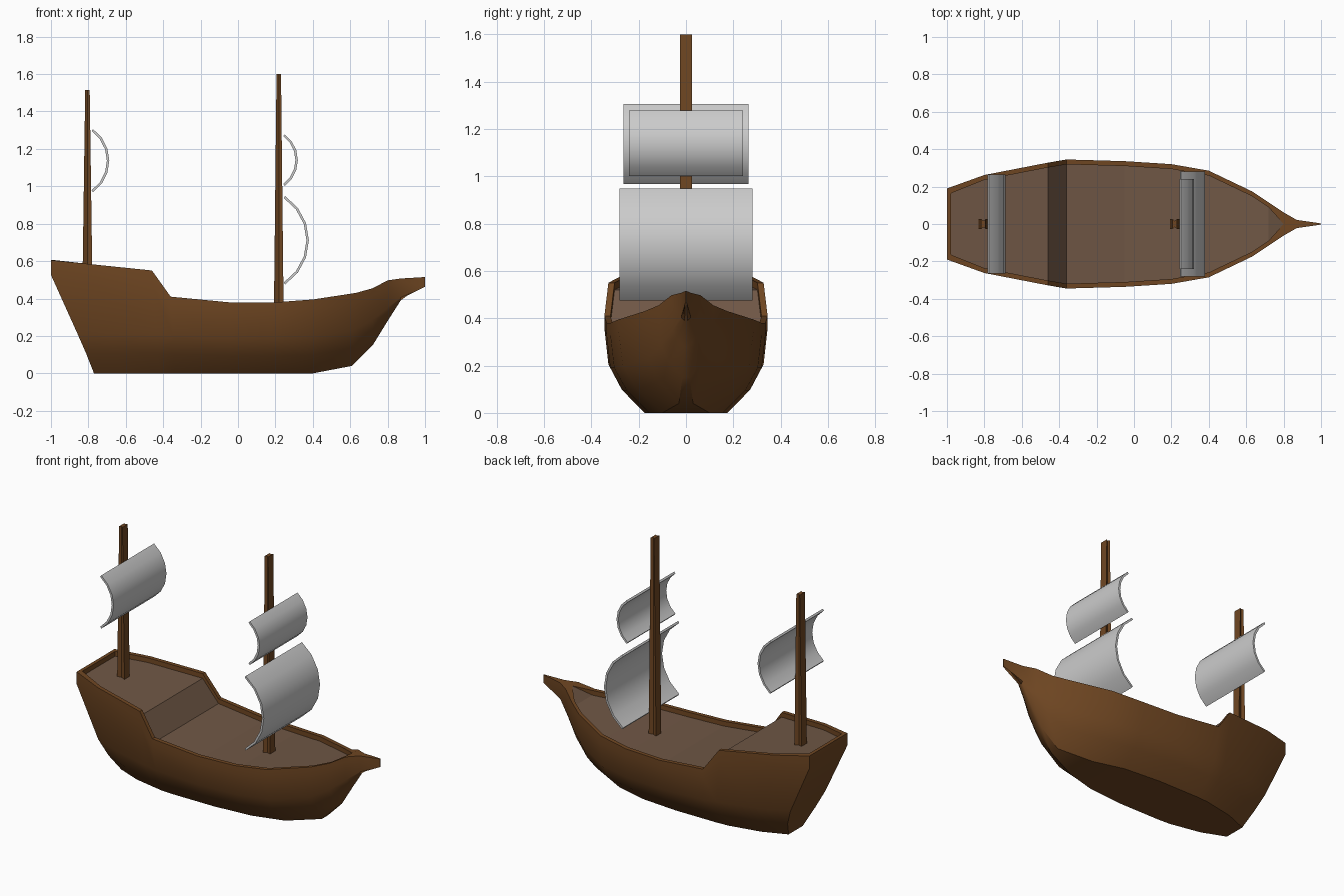
import bpy, bmesh, math

if "Cube" in bpy.data.objects:
    bpy.data.objects.remove(bpy.data.objects["Cube"])


def material(name, color):
    m = bpy.data.materials.new(name)
    m.diffuse_color = (*color, 1)
    m.use_nodes = True
    m.node_tree.nodes["Principled BSDF"].inputs["Base Color"].default_value = m.diffuse_color
    return m


WOOD = material("wood", (0.16, 0.062, 0.016))
DECK = material("deck_wood", (0.16, 0.095, 0.06))


def make(name, verts, faces, mat=None, smooth=None, fix=True):
    me = bpy.data.meshes.new(name)
    me.from_pydata(verts, [], faces)
    bm = bmesh.new()
    bm.from_mesh(me)
    bmesh.ops.remove_doubles(bm, verts=bm.verts, dist=0.0005)
    if fix:
        bmesh.ops.recalc_face_normals(bm, faces=bm.faces)
    bm.to_mesh(me)
    bm.free()
    ob = bpy.data.objects.new(name, me)
    bpy.context.collection.objects.link(ob)
    if mat:
        me.materials.append(mat)
    if smooth:
        bpy.ops.object.select_all(action='DESELECT')
        ob.select_set(True)
        bpy.context.view_layer.objects.active = ob
        bpy.ops.object.shade_smooth_by_angle(angle=math.radians(smooth))
    return ob


# hull stations: rail x, half width, height, then keel x, half width, height
STATIONS = [
    (-1.0, .19, .605, -.77, .07, 0),
    (-.8, .262, .585, -.62, .13, 0),
    (-.46, .328, .55, -.42, .17, 0),
    (-.36, .345, .41, -.34, .175, 0),
    (-.05, .336, .38, -.05, .175, 0),
    (.2, .32, .38, .2, .155, 0),
    (.4, .285, .395, .4, .10, 0),
    (.63, .175, .43, .61, .03, .04),
    (.72, .115, .455, .72, .015, .15),
    (.8, .062, .497, .8, .01, .28),
    (.87, .022, .507, .87, .006, .39),
    (1.0, .003, .515, 1.0, .002, .507),
]


def section(xt, wt, zt, xb, wb, zb):
    """Half section from the keel up over the rail and down to the deck."""
    low = min(zt, .42) - zb
    heights = [zb, zb + .25 * low, zb + .5 * low, zb + .87 * (zt - zb), zt]
    pts = [(xb + (xt - xb) * fx, wb + (wt - wb) * fw, z)
           for fx, fw, z in zip((0, .18, .38, 1, 1), (0, .58, .9, 1, 1), heights)]
    bow = xt > .75
    xi = max(xt, -.978)
    wi = 0 if bow else wt - .026
    pts += [(xi, wi, zt), (xi, wi, zt - (0 if bow else .03))]
    return pts


half = [section(*s) for s in STATIONS]
n, rows = len(half[0]), len(half)

# hull: each section mirrored into an open loop, then lofted
verts, faces = [], []
for pts in half:
    verts += [(x, -y, z) for x, y, z in reversed(pts)] + pts
w = 2 * n
for r in range(rows - 1):
    for i in range(w - 1):
        a = r * w + i
        faces.append((a, a + 1, a + w + 1, a + w))
for base, top in ((0, n - 1), ((rows - 1) * w, 4)):     # transom and bow tip
    for i in range(top):
        l, r = base + n - 1 - i, base + n + i
        faces.append((l, l - 1, r + 1, r))
make("hull", verts, faces, WOOD, 35)

# deck following the rail, including the sloped step
dv, df = [], []
for pts in half[:10]:
    x, y, z = pts[-1]
    dv += [(x, -y, z), (x, y, z)]
for r in range(9):
    a = 2 * r
    df.append((a, a + 2, a + 3, a + 1))
make("deck", dv, df, DECK, fix=False)


# masts: tapered posts with a pinched section
def mast(name, x, z0, z1):
    v = []
    for z, hx in ((z0, .026), (z1, .012)):
        v += [(x - hx, -.026, z), (x, -.017, z), (x + hx, -.026, z),
              (x + hx, .026, z), (x, .017, z), (x - hx, .026, z)]
    f = [(i, (i + 1) % 6, (i + 1) % 6 + 6, i + 6) for i in range(6)]
    for b in (0, 6):
        f += [(b, b + 1, b + 4, b + 5), (b + 1, b + 2, b + 3, b + 4)]
    make(name, v, f, WOOD)


mast("fore_mast", .218, .33, 1.6)
mast("aft_mast", -.805, .53, 1.515)


# sails: thin curved sheets, an arc bulging forward
def sail(name, x, z0, z1, bulge, hw, seg=6, t=.013):
    h, zc = (z1 - z0) / 2, (z0 + z1) / 2
    R = (h * h + bulge * bulge) / (2 * bulge)
    half_a = math.asin(h / R)
    v = []
    for i in range(seg + 1):
        a = -half_a + 2 * half_a * i / seg
        for r in (R, R - t):
            px, pz = x + bulge - R + r * math.cos(a), zc + r * math.sin(a)
            v += [(px, -hw, pz), (px, hw, pz)]
    f = [(0, 1, 3, 2), (4 * seg, 4 * seg + 2, 4 * seg + 3, 4 * seg + 1)]
    for i in range(seg):
        b = 4 * i
        for p, q in ((0, 1), (1, 3), (3, 2), (2, 0)):
            f.append((b + p, b + q, b + q + 4, b + p + 4))
    make(name, v, f, None, 35)


sail("fore_lower_sail", .252, .475, .948, .127, .282)
sail("fore_upper_sail", .25, 1.002, 1.278, .07, .24)
sail("aft_sail", -.775, .968, 1.306, .087, .265)
